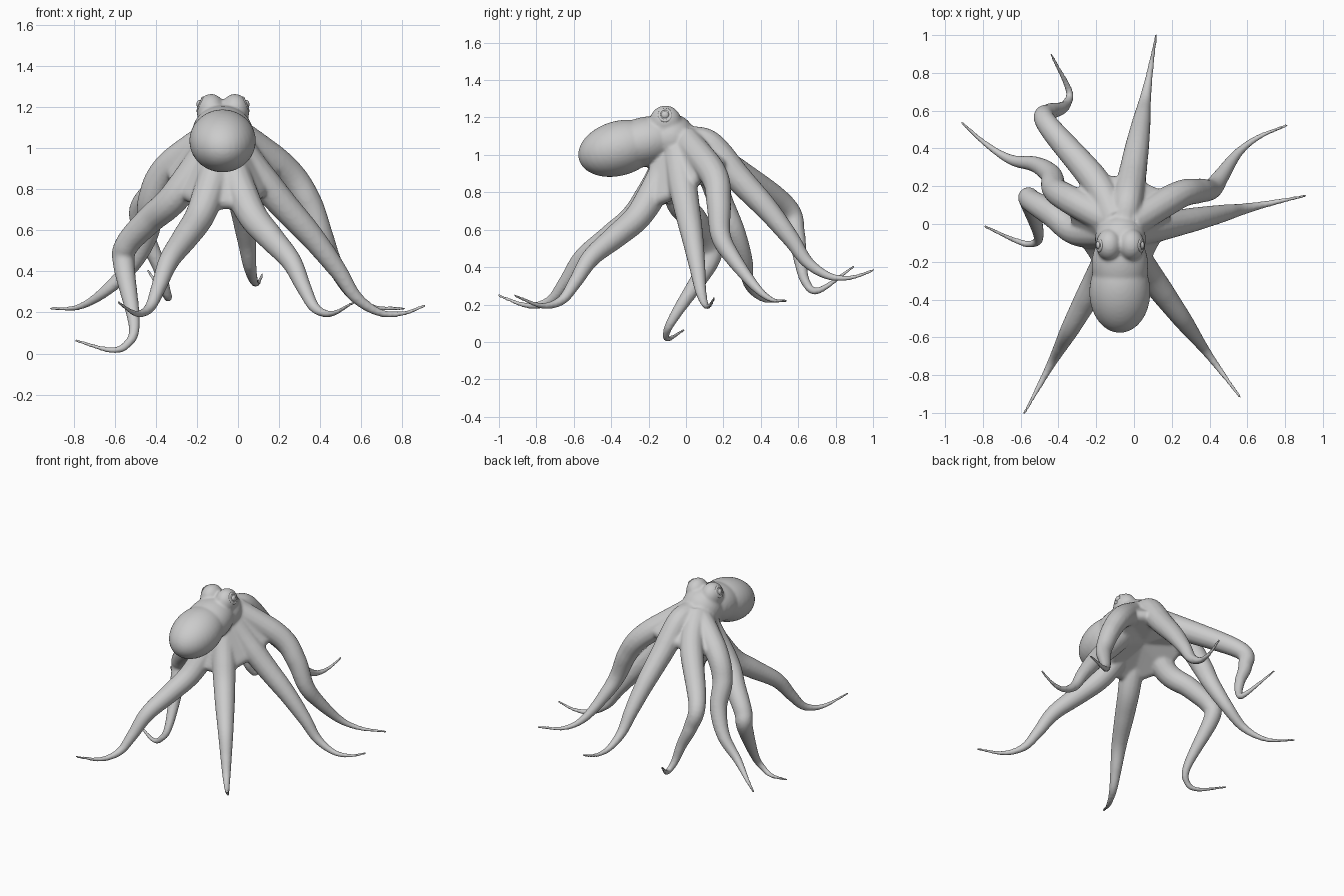
import bpy, bmesh, math
from mathutils import Vector, Matrix

if "Cube" in bpy.data.objects:
    bpy.data.objects.remove(bpy.data.objects["Cube"])

# Straight arms share a drooping profile: (fraction of reach, height)
FRONT = [(0, 1.0), (.1, .82), (.21, .67), (.35, .565), (.51, .45), (.61, .32), (.7, .22), (.83, .195), (1, .25)]
SIDE = [(0, 1.05), (.11, .9), (.25, .74), (.42, .56), (.55, .4), (.64, .275), (.76, .2), (.88, .195), (1, .235)]


def straight(hub, angle, reach, profile, lift=0):
    c, s = math.cos(math.radians(angle)), math.sin(math.radians(angle))
    return [(hub[0] + reach * f * c, hub[1] + reach * f * s, min(z + lift, 1.08)) for f, z in profile]


# Curled arms, a few path points each, from the head outwards
CURL_BACK_RIGHT = [(-.02, 0, 1.08), (.23, .15, .89), (.34, .175, .74), (.41, .185, .57),
                   (.46, .25, .45), (.55, .375, .29), (.66, .46, .225), (.815, .525, .22)]
CURL_BACK_LEFT = [(-.1, .02, 1.08), (-.2, .22, .94), (-.46, .53, .73), (-.45, .59, .58),
                  (-.39, .61, .44), (-.355, .64, .32), (-.345, .71, .275), (-.44, .9, .405)]
CURL_LEFT = [(-.1, 0, 1.08), (-.34, .13, .9), (-.42, .185, .75), (-.44, .26, .59),
             (-.52, .315, .43), (-.65, .34, .3), (-.78, .42, .225), (-.915, .54, .22)]
CURL_FRONT_LEFT = [(-.1, -.05, 1.05), (-.3, -.04, .77), (-.43, .05, .65), (-.54, .12, .53),
                   (-.555, .125, .43), (-.505, -.06, .14), (-.54, -.105, .045), (-.62, -.09, .017),
                   (-.795, -.01, .065)]

# All eight arms in order round the body, with how far the web reaches along each
ARMS = [(straight((-.08, -.08), -118.5, 1.055, FRONT), .29), (straight((-.06, -.08), -53.4, 1.047, FRONT), .29),
        (straight((-.03, -.05), 12, .965, SIDE), .28), (CURL_BACK_RIGHT, .27),
        (straight((-.05, .02), 80.3, 1.0, SIDE, .15), .23), (CURL_BACK_LEFT, .25),
        (CURL_LEFT, .27), (CURL_FRONT_LEFT, .29)]

# Arm thickness along its length: (fraction, radius)
TAPER = [(0, .078), (.2, .078), (.4, .065), (.55, .051), (.7, .034), (.82, .02), (.92, .012), (1, .009)]


def radius(t):
    for (a, ra), (b, rb) in zip(TAPER, TAPER[1:]):
        if t <= b:
            return ra + (rb - ra) * (t - a) / (b - a)
    return TAPER[-1][1]


def spline(pts, steps=8):
    p = [Vector(q) for q in pts]
    p = [2 * p[0] - p[1]] + p + [2 * p[-1] - p[-2]]
    out = []
    for a, b, c, d in zip(p, p[1:], p[2:], p[3:]):
        for i in range(steps):
            t = i / steps
            out.append(.5 * (2 * b + (c - a) * t + (2 * a - 5 * b + 4 * c - d) * t * t
                             + (3 * b - a - 3 * c + d) * t ** 3))
    return out + [p[-2]]


def lengths(path):
    out = [0]
    for a, b in zip(path, path[1:]):
        out.append(out[-1] + (b - a).length)
    return out


def tube(bm, path, sides=14):
    dist = lengths(path)
    side, rings = Vector((.3, .2, 1)), []
    for i, p in enumerate(path):
        tan = (path[min(i + 1, len(path) - 1)] - path[max(i - 1, 0)]).normalized()
        side = (side - tan * side.dot(tan)).normalized()
        other, r = tan.cross(side), radius(dist[i] / dist[-1])
        rings.append([bm.verts.new(p + r * (math.cos(k * math.tau / sides) * side
                                            + math.sin(k * math.tau / sides) * other))
                      for k in range(sides)])
    for a, b in zip(rings, rings[1:]):
        for k in range(sides):
            j = (k + 1) % sides
            bm.faces.new((a[k], a[j], b[j], b[k]))
    bm.faces.new(rings[0][::-1])
    bm.faces.new(rings[-1])


def ball(bm, loc, size, tilt=0):
    m = Matrix.Translation(loc) @ Matrix.Rotation(tilt, 4, 'X') @ Matrix.Diagonal((*size, 1))
    bmesh.ops.create_uvsphere(bm, u_segments=32, v_segments=20, radius=1, matrix=m)


def hull(bm, balls):
    tmp = bmesh.new()
    for loc, r in balls:
        bmesh.ops.create_icosphere(tmp, subdivisions=2, radius=r, matrix=Matrix.Translation(loc))
    res = bmesh.ops.convex_hull(tmp, input=tmp.verts[:])
    faces = [f for f in res['geom'] if isinstance(f, bmesh.types.BMFace)]
    vmap = {v: bm.verts.new(v.co) for v in {v for f in faces for v in f.verts}}
    for f in faces:
        bm.faces.new([vmap[v] for v in f.verts])
    tmp.free()


def make(name, bm):
    bmesh.ops.recalc_face_normals(bm, faces=bm.faces[:])
    me = bpy.data.meshes.new(name)
    bm.to_mesh(me)
    bm.free()
    me.polygons.foreach_set('use_smooth', [True] * len(me.polygons))
    ob = bpy.data.objects.new(name, me)
    bpy.context.collection.objects.link(ob)
    return ob


# Body: mantle, neck, head and brow bumps
bm = bmesh.new()
ball(bm, (-.075, -.36, 1.035), (.162, .222, .146), math.radians(16))
ball(bm, (-.075, -.22, 1.07), (.15, .2, .132), math.radians(14))
ball(bm, (-.072, -.08, 1.09), (.135, .13, .13))
for s in (-1, 1):
    ball(bm, (-.073 + s * .058, -.11, 1.178), (.07, .085, .086))

# Arms, with webs spanning neighbouring arms
lips = []
for pts, reach in ARMS:
    path = spline(pts)
    tube(bm, path)
    lips.append(next(p for p, d in zip(path, lengths(path)) if d > reach))
for i, a in enumerate(lips):
    b = lips[(i + 1) % len(lips)]
    hull(bm, [((-.07, -.04, 1.1), .09), ((-.06, 0, .9), .05), (a, .04), (b, .04)])
body = make('octopus_body', bm)
rem = body.modifiers.new('merge', 'REMESH')
rem.mode, rem.voxel_size, rem.use_smooth_shade = 'VOXEL', .0085, True
smo = body.modifiers.new('blend', 'SMOOTH')
smo.factor, smo.iterations = .5, 10

# Eyes: a ball in a raised lid ring on each side of the head
for s, label in ((-1, 'left'), (1, 'right')):
    bm = bmesh.new()
    c = Vector((-.073 + s * .113, -.112, 1.212))
    ball(bm, c, (.016, .022, .022))
    rings = []
    for k in range(24):
        a = k * math.tau / 24
        out = Vector((0, math.cos(a), math.sin(a)))
        mid = c + .03 * out - Vector((s * (.004 + .012 * math.sin(a)), 0, 0))
        rings.append([bm.verts.new(mid + .009 * (math.cos(j * math.tau / 8) * out
                      + math.sin(j * math.tau / 8) * Vector((1, 0, 0)))) for j in range(8)])
    for k in range(24):
        a, b = rings[k], rings[(k + 1) % 24]
        for j in range(8):
            bm.faces.new((a[j], a[(j + 1) % 8], b[(j + 1) % 8], b[j]))
    make(label + '_eye', bm)
